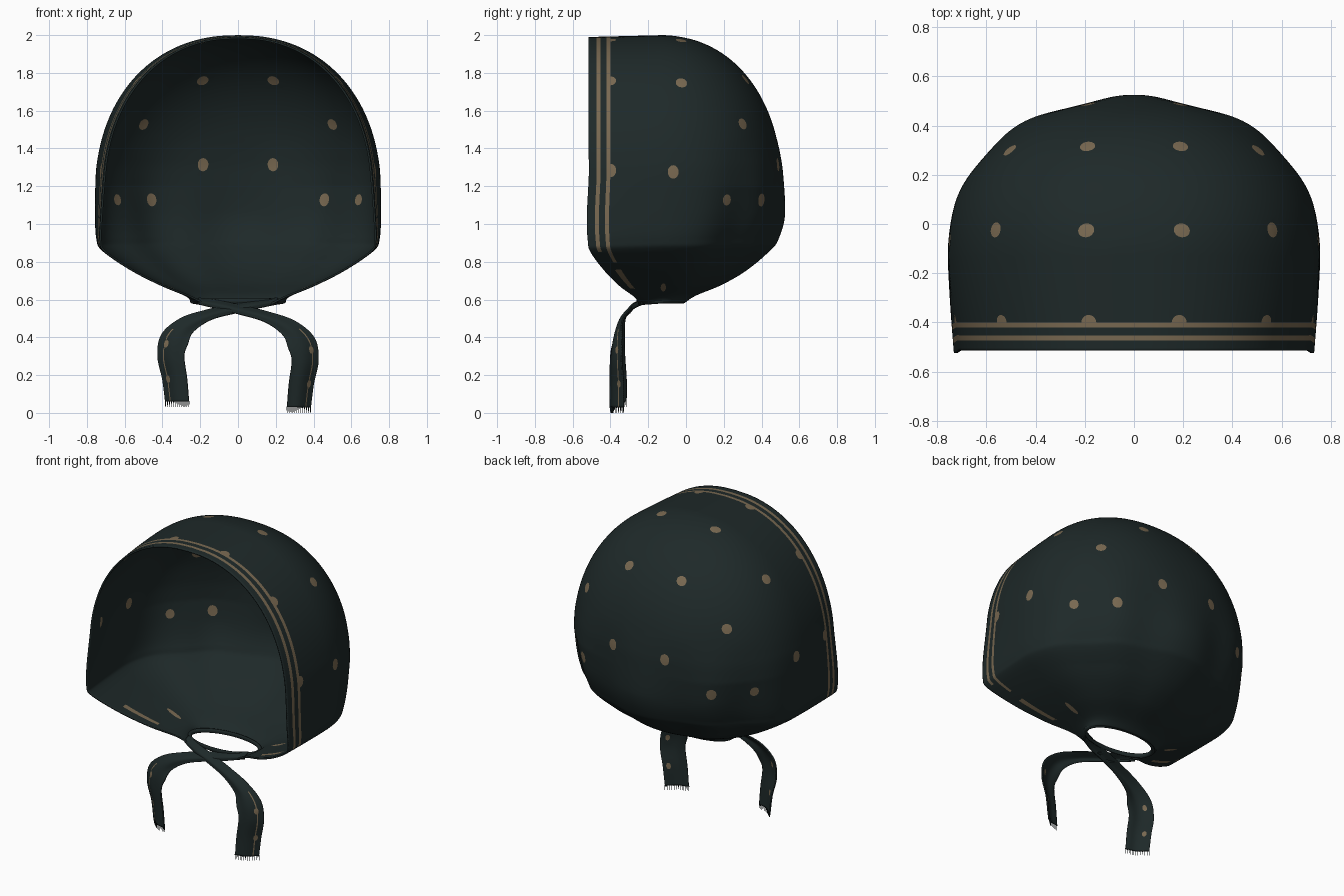
import bpy, bmesh, math
from mathutils import Vector

if "Cube" in bpy.data.objects:
    bpy.data.objects.remove(bpy.data.objects["Cube"])


def material(name, rgb):
    m = bpy.data.materials.new(name)
    m.diffuse_color = (*rgb, 1)
    m.use_nodes = True
    m.node_tree.nodes["Principled BSDF"].inputs["Base Color"].default_value = m.diffuse_color
    return m


dark = material("dark green cloth", (0.013, 0.022, 0.022))
tan = material("tan print", (0.19, 0.14, 0.082))


def smooth_rows(keys, step):
    """Catmull-Rom interpolation of a list of tuples, evenly stepped."""
    pts = [Vector(k) for k in keys]
    pts = [2 * pts[0] - pts[1]] + pts + [2 * pts[-1] - pts[-2]]
    rows = []
    for a, b, c, d in zip(pts, pts[1:], pts[2:], pts[3:]):
        n = max(1, math.ceil((c - b).to_3d().length / step))
        for s in range(n):
            t = s / n
            rows.append(0.5 * (2 * b + (c - a) * t + (2 * a - 5 * b + 4 * c - d) * t * t
                               + (3 * b - a - 3 * c + d) * t ** 3))
    return rows + [pts[-2]]


def cloth(name, grid, printed, dots, thick, offset, guard=0):
    """Cloth sheet from a grid of points. printed(j, z) gives the border colour slot,
    dots are (centre, radius down, radius across) and are woven in as clean ellipses."""
    rows, cols = len(grid), len(grid[0])
    inside = set()
    for centre, ri, rj in dots:
        ci, cj = min(((i, j) for i in range(2, rows - 2) for j in range(2, cols - 2)),
                     key=lambda q: (grid[q[0]][q[1]] - centre).length_squared)
        c = grid[ci][cj].copy()
        down = (grid[ci + 1][cj] - grid[ci - 1][cj]) / 2
        across = (grid[ci][cj + 1] - grid[ci][cj - 1]) / 2
        mi = max(2, round(ri / down.length))
        mj = max(2, round(rj / across.length))
        for i in range(max(0, ci - mi), min(rows, ci + mi + 1)):
            for j in range(max(guard, cj - mj), min(cols - guard, cj + mj + 1)):
                u, v = (i - ci) / mi, (j - cj) / mj
                m = max(abs(u), abs(v))
                if m > 0:                      # square patch of the weave -> ellipse
                    k = m / math.hypot(u, v)
                    p = down.normalized() * (u * k * ri) + across.normalized() * (v * k * rj)
                    old = grid[i][j] - c
                    n = down.cross(across).normalized()
                    grid[i][j] = c + p - n * n.dot(p) + n * n.dot(old)
                if i < ci + mi and j < min(cols - 1 - guard, cj + mj):
                    inside.add((i, j))
    bm = bmesh.new()
    vs = [[bm.verts.new(p) for p in row] for row in grid]
    for i in range(rows - 1):
        for j in range(cols - 1):
            f = bm.faces.new((vs[i][j], vs[i][j + 1], vs[i + 1][j + 1], vs[i + 1][j]))
            f.smooth = True
            f.material_index = 2 if (i, j) in inside else printed(j, grid[i][j].z)
    bmesh.ops.remove_doubles(bm, verts=bm.verts, dist=1e-5)
    me = bpy.data.meshes.new(name)
    bm.to_mesh(me)
    bm.free()
    # the lining shows the dots but not the border stripes
    for m in (dark, tan, tan, dark, dark, tan):
        me.materials.append(m)
    ob = bpy.data.objects.new(name, me)
    bpy.context.collection.objects.link(ob)
    mod = ob.modifiers.new("thickness", 'SOLIDIFY')
    mod.thickness = thick
    mod.offset = offset
    mod.material_offset = 3


# Hood: horizontal U-shaped sections (height, half width, back y, front y, front pinch)
CY, SIDE, BACK = -0.12, 38, 140
profile = []
for deg in range(90, 5, -7):                   # rounded crown
    a = math.radians(deg)
    s, c = math.sin(a) ** 0.909, max(0, math.cos(a)) ** 0.909
    if deg == 90:
        c = 0
    profile.append((1.15 + 0.85 * s, 0.757 * c, max(-0.115, -0.15 + 0.662 * c), -0.515, 0.943))
profile += [                                   # cheeks, jaw and neck
    (1.05, 0.757, 0.512, -0.525, 0.96), (0.92, 0.75, 0.478, -0.52, 0.975),
    (0.86, 0.72, 0.435, -0.505, 0.98), (0.76, 0.575, 0.32, -0.43, 0.97),
    (0.68, 0.42, 0.19, -0.35, 0.95), (0.62, 0.28, 0.05, -0.27, 0.90),
    (0.58, 0.245, -0.01, -0.25, 0.70)]


def section(row):
    z, w, b, f, k = row
    side = []
    for j in range(SIDE):
        t = j / SIDE
        side.append((w * (1 - (1 - k) * (1 - t) ** 1.6), f + t * (CY - f), z - 0.01 * (1 - t)))
    pleat = min(1, max(0, (z - 0.58) / 0.15), max(0, (1.45 - z) / 0.4))
    dent = min(1, max(0, (z - 0.6) / 0.2), max(0, (1.2 - z) / 0.28))   # gathered in at the nape
    pts = [Vector((-x, y, h)) for x, y, h in side]
    for j in range(BACK + 1):
        a = math.pi * j / BACK
        c, s = math.cos(a), max(0, math.sin(a))
        fold = (1 + 0.02 * pleat * s * math.cos(10 * (a - math.pi / 2))
                - 0.065 * dent * math.sin(2 * a) ** 2)
        x = -math.copysign(abs(c) ** 0.92, c) * w * fold
        pts.append(Vector((x, CY + (b - CY) * s ** 0.92 * fold, z)))
    return pts + [Vector((x, y, h)) for x, y, h in reversed(side)]


def hood_print(j, z):
    j = min(j, 2 * SIDE + BACK - 1 - j)
    if j in (4, 5, 9, 10) and z > (0.86 if j < 6 else 0.8):
        return 1                               # border stripes
    return 2 if 7 <= j <= 10 and 0.66 < z < 0.76 else 0   # jaw patch


R = 0.031
hood_dots = [(0.19, 0.31, 1.76, R, R), (0.18, 0.49, 1.32, 0.036, 0.029),
             (0.50, 0.29, 1.53, R, R), (0.45, 0.39, 1.13, 0.035, R), (0.63, 0.21, 1.13, 0.03, 0.028),
             (0.56, -0.02, 1.74, R, R), (0.75, -0.07, 1.27, 0.036, 0.029),
             (0.19, -0.03, 1.96, R, R), (0.18, -0.40, 1.965, R, R), (0.52, -0.40, 1.74, R, R),
             (0.72, -0.40, 1.28, 0.036, R), (0.38, -0.12, 0.66, 0.055, 0.014)]
hood_dots = [(Vector((s * x, y, z)), ri, rj) for x, y, z, ri, rj in hood_dots for s in (-1, 1)]
cloth("hood", [section(r) for r in smooth_rows(profile, 0.0135)], hood_print,
      hood_dots, 0.01, -1, guard=11)

# Neck band: slim rolled hem around the neck hole
bpy.ops.mesh.primitive_torus_add(major_radius=0.24, minor_radius=0.014, major_segments=64,
                                 minor_segments=10, location=(0, -0.135, 0.592))
band = bpy.context.object
band.name = "neck_band"
band.scale = (1, 0.5, 1)
band.data.materials.append(dark)
bpy.ops.object.shade_smooth()

# Ties: crossing ribbons (centre x, y, z, then half width vector)
tie_path = [
    (0.21, -0.22, 0.592, 0, 0.02, 0.016), (0.10, -0.265, 0.575, 0, 0.02, 0.022),
    (0.00, -0.285, 0.555, 0, 0.02, 0.024), (-0.15, -0.32, 0.52, -0.01, 0.02, 0.026),
    (-0.27, -0.345, 0.465, -0.035, 0.015, 0.035), (-0.335, -0.36, 0.39, -0.07, 0.025, 0.025),
    (-0.355, -0.363, 0.30, -0.07, 0.03, 0.0), (-0.335, -0.36, 0.18, -0.065, 0.035, 0.0),
    (-0.322, -0.36, 0.06, -0.062, 0.035, 0.0)]
COLS = 24
for name, sx, dy, drop in (("left", 1, 0, 0), ("right", -1, -0.014, 0.03)):
    grid = []
    rows = smooth_rows(tie_path, 0.012)
    for i, r in enumerate(rows):
        lower = drop * i / (len(rows) - 1)
        line = []
        for j in range(COLS + 1):
            u = 2 * j / COLS - 1
            curl = 0.008 * math.cos(u * 3)
            line.append(Vector((sx * (r[0] + u * r[3]), r[1] + u * r[4] + dy - curl,
                                r[2] + u * r[5] - lower)))
        grid.append(line if sx > 0 else line[::-1])
    end = [p.copy() for p in grid[-1]]
    stripe = 18 if sx > 0 else COLS - 19
    dots = [(Vector((-sx * 0.375, -0.35, z - drop * 0.8)), 0.02, 0.014) for z in (0.36, 0.18)]
    cloth(name + "_tie", grid, lambda j, z: int(j == stripe and z < 0.45), dots, 0.008, 0)

    # Fringe: short threads hanging from the tie end
    bm = bmesh.new()
    for p in end[::2]:
        res = bmesh.ops.create_cone(bm, segments=4, radius1=0.0012, radius2=0.003, depth=0.034,
                                    cap_ends=True)
        bmesh.ops.translate(bm, verts=res["verts"], vec=p - Vector((0, 0, 0.013)))
    me = bpy.data.meshes.new(name + "_fringe")
    bm.to_mesh(me)
    bm.free()
    me.materials.append(dark)
    bpy.context.collection.objects.link(bpy.data.objects.new(name + "_fringe", me))
